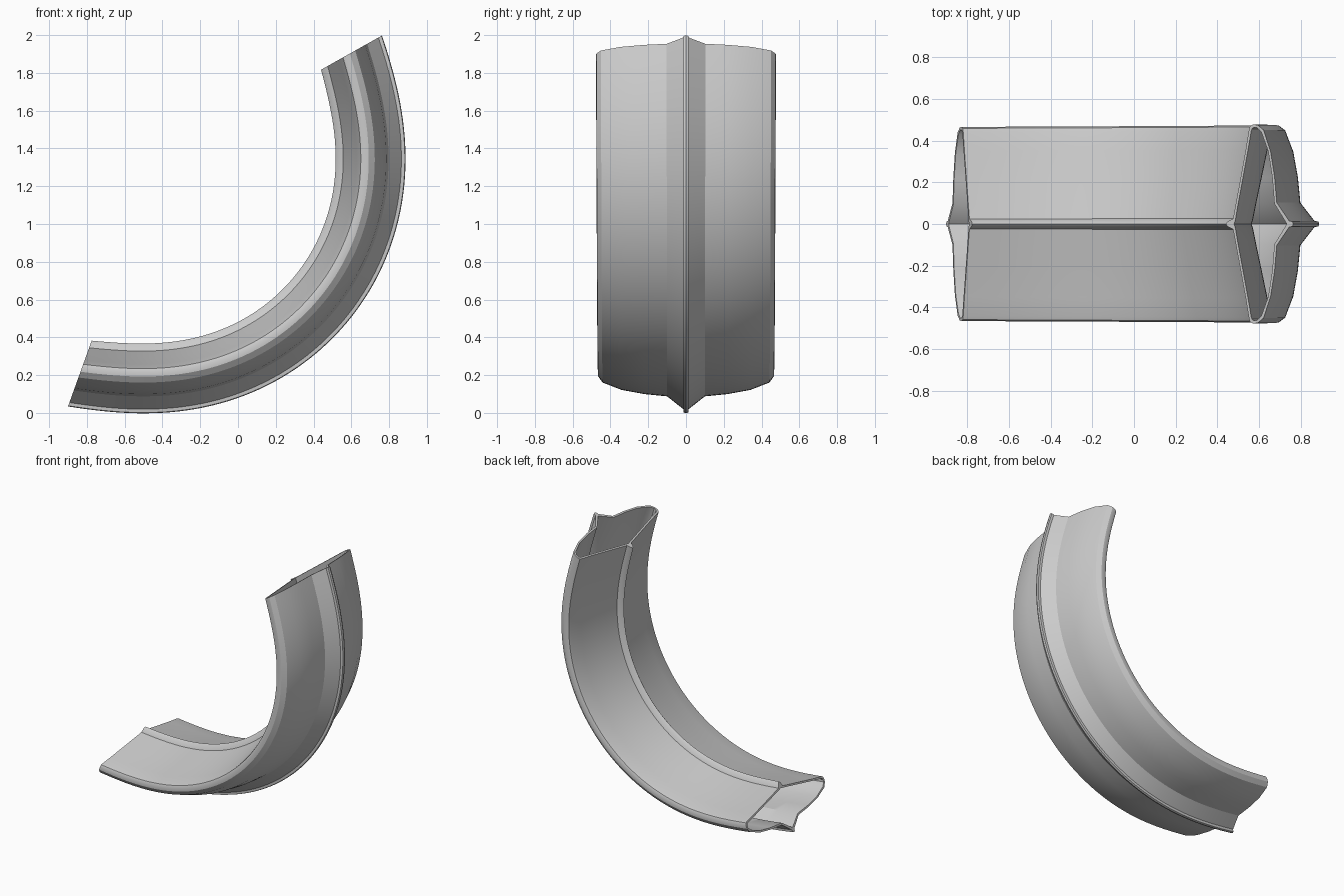
import bpy, bmesh, math

if "Cube" in bpy.data.objects:
    bpy.data.objects.remove(bpy.data.objects["Cube"])

# Half cross-section: (sideways y, depth from the outer fin tip), outer skin and inner skin in matching order
OUTER = [(0, 0), (.012, .004), (.014, .022), (.1, .09), (.22, .102), (.34, .124),
         (.44, .163), (.463, .195), (.465, .22), (.458, .237), (.44, .243),
         (.35, .26), (.21, .29), (.08, .318), (.025, .33), (.012, .36), (0, .37)]
INNER = [(0, .035), (.004, .038), (.01, .042), (.095, .103), (.22, .115), (.34, .137),
         (.43, .175), (.45, .2), (.451, .217), (.445, .226), (.435, .23),
         (.35, .247), (.21, .277), (.08, .305), (.02, .317), (.008, .321), (0, .324)]

CX, CZ, R = -.435, 1.326, 1.32
A0, A1, STEPS = math.radians(250.2), math.radians(389.3), 72


def full(half):
    return half + [(-y, d) for y, d in half[-2:0:-1]]


def sweep(bm, half):
    """Sweep a closed section along the bend, which straightens towards both ends."""
    rings = []
    for i in range(STEPS + 1):
        t = i / STEPS
        a = A0 + (A1 - A0) * t
        r0 = R + .053 * (2 * t - 1) ** 6
        widen = 1 + .025 * t
        rings.append([bm.verts.new((CX + (r0 - d) * math.cos(a), y * widen,
                                    CZ + (r0 - d) * math.sin(a)))
                      for y, d in full(half)])
    for a, b in zip(rings, rings[1:]):
        quads(bm, a, b)
    return rings


def quads(bm, a, b):
    n = len(a)
    for k in range(n):
        m = (k + 1) % n
        bm.faces.new((a[k], a[m], b[m], b[k]))


# Hollow curved channel: two skins joined by a rim at each end
bm = bmesh.new()
outer, inner = sweep(bm, OUTER), sweep(bm, INNER)
for e in (0, -1):
    quads(bm, outer[e], inner[e])
bmesh.ops.recalc_face_normals(bm, faces=bm.faces)
mesh = bpy.data.meshes.new("curved_channel")
bm.to_mesh(mesh)
bm.free()
obj = bpy.data.objects.new("curved_channel", mesh)
bpy.context.collection.objects.link(obj)

bpy.context.view_layer.objects.active = obj
obj.select_set(True)
bpy.ops.object.shade_smooth_by_angle(angle=math.radians(30))
